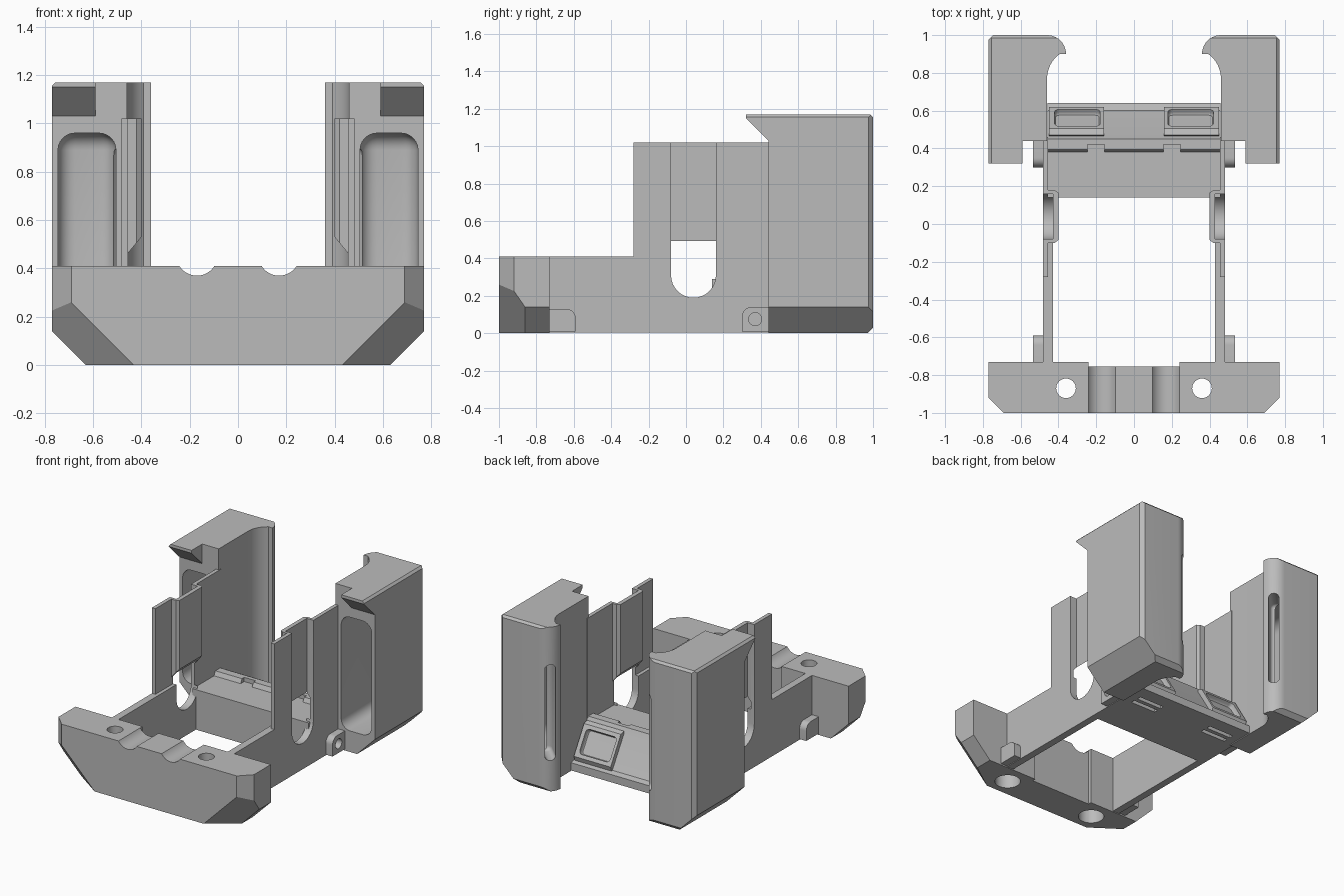
import bpy, bmesh, math
from mathutils import Matrix, Vector

if "Cube" in bpy.data.objects:
    bpy.data.objects.remove(bpy.data.objects["Cube"])

grey = bpy.data.materials.new("plain grey")
grey.use_nodes = True
grey.diffuse_color = (0.5, 0.5, 0.5, 1)
grey.node_tree.nodes["Principled BSDF"].inputs["Base Color"].default_value = (0.5, 0.5, 0.5, 1)


def make(name, bm):
    bmesh.ops.recalc_face_normals(bm, faces=bm.faces)
    mesh = bpy.data.meshes.new(name)
    bm.to_mesh(mesh)
    bm.free()
    mesh.materials.append(grey)
    ob = bpy.data.objects.new(name, mesh)
    bpy.context.scene.collection.objects.link(ob)
    return ob


def prism(points, low, high, axis="z"):
    """Extrude a profile: (x, y) along z, (y, z) along x, or (x, z) along y."""
    place = {"z": lambda a, b, t: (a, b, t), "x": lambda a, b, t: (t, a, b),
             "y": lambda a, b, t: (a, t, b)}[axis]
    bm = bmesh.new()
    face = bm.faces.new([bm.verts.new(place(a, b, low)) for a, b in points])
    ext = bmesh.ops.extrude_face_region(bm, geom=[face])
    shift = Vector(place(0, 0, high - low))
    bmesh.ops.translate(bm, vec=shift, verts=[v for v in ext["geom"] if isinstance(v, bmesh.types.BMVert)])
    bmesh.ops.recalc_face_normals(bm, faces=bm.faces)
    return bm


def box(x0, x1, y0, y1, z0, z1, bevel=0):
    bm = prism([(x0, y0), (x1, y0), (x1, y1), (x0, y1)], z0, z1)
    if bevel:
        bmesh.ops.bevel(bm, geom=bm.edges[:], offset=bevel, segments=6, profile=0.5, affect="EDGES")
    return bm


def arc(cx, cy, r, start, end, n=10):
    angles = [math.radians(start + (end - start) * i / n) for i in range(n + 1)]
    return [(cx + r * math.cos(a), cy + r * math.sin(a)) for a in angles]


def trim(bm, point, normal):
    """Cut away everything on the normal's side of a plane and cap it."""
    cut = bmesh.ops.bisect_plane(bm, geom=bm.verts[:] + bm.edges[:] + bm.faces[:], dist=1e-5,
                                 plane_co=point, plane_no=normal, clear_outer=True)
    edges = [e for e in cut["geom_cut"] if isinstance(e, bmesh.types.BMEdge) and e.is_boundary]
    bmesh.ops.edgeloop_fill(bm, edges=edges)
    bmesh.ops.recalc_face_normals(bm, faces=bm.faces)


def finish(ob, cutters=(), mirror=False):
    """Apply the cuts and mirroring, then smooth the rounded surfaces."""
    tools = [make("cutter", c) for c in cutters]
    for tool in tools:
        tool.hide_render = True
        mod = ob.modifiers.new("cut", "BOOLEAN")
        mod.operation, mod.solver, mod.object = "DIFFERENCE", "EXACT", tool
    if mirror:
        mod = ob.modifiers.new("mirror", "MIRROR")
        mod.use_mirror_merge = False
    bpy.context.view_layer.update()
    graph = bpy.context.evaluated_depsgraph_get()
    mesh = bpy.data.meshes.new_from_object(ob.evaluated_get(graph))
    ob.modifiers.clear()
    ob.data = mesh
    for tool in tools:
        bpy.data.objects.remove(tool)
    mesh.shade_smooth()
    mesh.set_sharp_from_angle(angle=math.radians(28))


# Front bumper: faceted block with screw holes and two cable grooves
bumper = box(-0.77, 0.77, -1, -0.73, 0, 0.41)
for s in (1, -1):
    trim(bumper, (s * 0.63, 0, 0), (s, 0, -1))
    trim(bumper, (s * 0.69, -1, 0), (s, -1, 0))
    trim(bumper, (s * 0.43, -1, 0), (s, -1.43, -1))
cuts = [box(-0.24, 0.24, -0.755, -0.7, -0.1, 0.6)]
for s in (1, -1):
    cuts.append(prism(arc(s * 0.36, -0.87, 0.052, 0, 345, 23), -0.1, 0.6))
    cuts.append(prism(arc(s * 0.36, -0.87, 0.085, 0, 345, 23), -0.1, 0.2))
    cuts.append(prism(arc(s * 0.17, 0.455, 0.085, 0, 350, 35), -1.1, -0.6, "y"))
finish(make("front_bumper", bumper), cuts)

# Side walls: low rail rising to a tall plate, with a round-bottomed slot
slot = arc(0.04, 0.31, 0.12, 180, 360, 16) + [(0.16, 1.2), (-0.08, 1.2)]
plate = [(-0.73, 0.005), (0.46, 0.005), (0.46, 1.02), (-0.28, 1.02), (-0.28, 0.41), (-0.73, 0.41)]
finish(make("side_wall", prism(plate, 0.455, 0.482, "x")), [prism(slot, 0.3, 0.6, "x")], True)
finish(make("rail_liner", box(0.43, 0.455, -0.73, 0.16, 0.005, 0.41)),
       [prism(slot, 0.3, 0.6, "x")], True)

# Inset channel behind each slot, sloped at its lower end
channel = prism([(0.48, -0.10), (0.42, -0.10), (0.40, -0.085), (0.40, 0.165), (0.42, 0.18), (0.48, 0.18),
                 (0.48, 0.16), (0.43, 0.16), (0.43, -0.08), (0.48, -0.08)], 0.40, 1.02)
trim(channel, (0.40, 0, 0.53), (-0.06, 0, -0.05))
finish(make("inset_channel", channel), mirror=True)

# Mounting lugs on the outside of the rails
front_lug = [(-0.73, 0.01), (-0.59, 0.01)] + arc(-0.64, 0.08, 0.05, 0, 90, 8) + [(-0.73, 0.13)]
finish(make("front_lug", prism(front_lug, 0.47, 0.535, "x")), mirror=True)
rear_lug = [(0.44, 0.01), (0.44, 0.14)] + arc(0.35, 0.09, 0.05, 90, 180, 8) + [(0.30, 0.01)]
finish(make("rear_lug", prism(rear_lug, 0.47, 0.535, "x")),
       [prism(arc(0.37, 0.075, 0.035, 0, 345, 23), 0.49, 0.6, "x")], True)

# Rear towers: hooked outline, chamfered edges, hollow inside
outline = ([(0.46, 0.44)] + arc(0.30, 0.77, 0.16, 0, 55) + arc(0.46, 0.90, 0.10, 180, 90)
           + [(0.77, 1.0), (0.77, 0.44)])
tower = prism(outline, 0, 1.17)
for point, normal in (((0.63, 0, 0), (1, 0, -1)), ((0, 0.97, 0), (0, 1, -1)),
                      ((0.755, 0, 1.17), (1, 0, 1)), ((0, 0.985, 1.17), (0, 1, 1)),
                      ((0.745, 1, 0), (1, 1, 0))):
    trim(tower, point, normal)
cavity = box(0.505, 0.745, 0.2, 0.93, 0.15, 0.96, 0.07)
window = box(-0.035, 0.035, -0.16, 0.1, 0.22, 0.9, 0.03)
bmesh.ops.transform(window, matrix=Matrix.Translation((0.395, 0.965, 0)) @ Matrix.Rotation(math.radians(45), 4, "Z"),
                    verts=window.verts)
finish(make("rear_tower", tower), [cavity, window], True)

# Overhanging lip at the top of each tower
lip = prism([(0.32, 1.17), (0.32, 1.15), (0.44, 1.03), (0.44, 1.17)], 0.59, 0.77, "x")
trim(lip, (0.755, 0, 1.17), (1, 0, 1))
finish(make("tower_lip", lip), mirror=True)

# Cross block joining the towers, with a ridge and a sloped back
section = [(0.14, 0.005), (0.14, 0.29), (0.38, 0.29), (0.395, 0.32), (0.45, 0.32), (0.47, 0.28),
           (0.60, 0.07), (0.64, 0.06), (0.64, 0.005)]
cuts = [box(s * 0.2 - 0.045, s * 0.2 + 0.045, 0.36, 0.42, 0.29, 0.4) for s in (1, -1)]
for s in (1, -1):
    for i in range(2):
        cuts.append(box(s * 0.3 - 0.1, s * 0.3 + 0.1, 0.45 + i * 0.06, 0.48 + i * 0.06, -0.1, 0.05))
finish(make("cross_block", prism(section, -0.458, 0.458, "x")), cuts)

# Socket pods on the sloped back
tilt = math.atan2(-0.21, 0.13)
socket = box(-0.12, 0.12, -0.085, 0.085, -0.035, 0.1, 0.025)
ribs = [box(-0.08 + i * 0.09, -0.01 + i * 0.09, -0.02, 0.05, -0.06, 0.02) for i in range(2)]
spot = Matrix.Translation((0.30, 0.555, 0.19)) @ Matrix.Rotation(tilt, 4, "X")
for tool in [socket] + ribs:
    bmesh.ops.transform(tool, matrix=spot, verts=tool.verts)
pod = prism([(0.46, 0.25), (0.47, 0.30), (0.505, 0.29), (0.62, 0.10), (0.60, 0.04), (0.50, 0.10)], 0.16, 0.45, "x")
finish(make("socket_pod", pod), [socket] + ribs, True)
